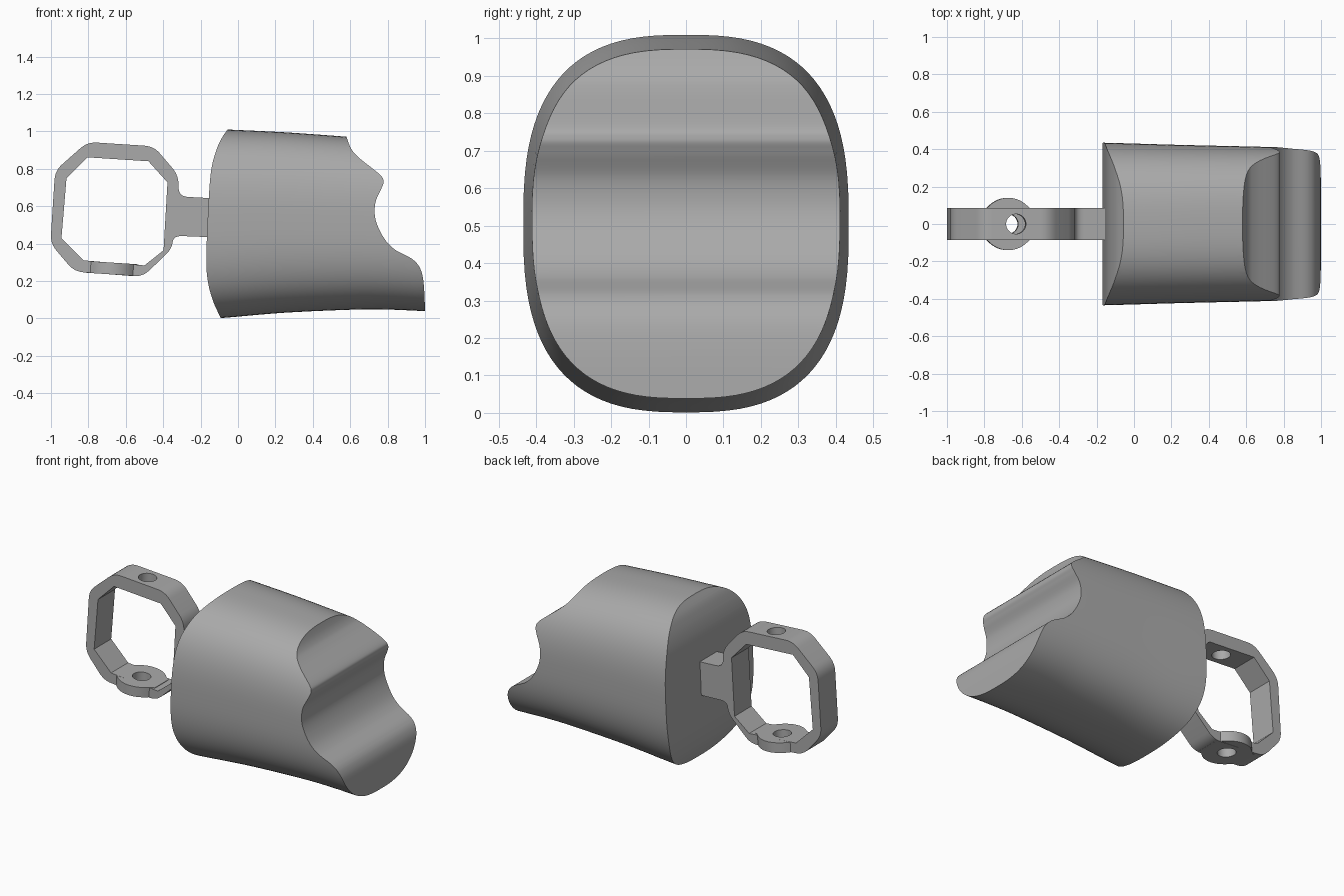
import bpy, bmesh
from math import pi, cos, sin, radians, copysign, sqrt, exp, log
from mathutils import Vector

cube = bpy.data.objects.get("Cube")
if cube:
    bpy.data.objects.remove(cube)

grey = bpy.data.materials.new("plain grey")
grey.use_nodes = True
grey.diffuse_color = (0.4, 0.4, 0.4, 1)
grey.node_tree.nodes["Principled BSDF"].inputs["Base Color"].default_value = (0.4, 0.4, 0.4, 1)


def smooth_path(points, steps=8):
    """Catmull-Rom samples through points of any dimension."""
    p = [Vector(q) for q in points]
    p = [2 * p[0] - p[1]] + p + [2 * p[-1] - p[-2]]
    out = []
    for a, b, c, d in zip(p, p[1:], p[2:], p[3:]):
        for i in range(steps):
            t = i / steps
            out.append(0.5 * (2 * b + (c - a) * t + (2 * a - 5 * b + 4 * c - d) * t * t
                              + (3 * b - a - 3 * c + d) * t ** 3))
    return out + [p[-2]]


def round_corners(points, radius, steps=6):
    """Replace each polygon corner with a short curve."""
    p = [Vector(q) for q in points]
    out = []
    for i, b in enumerate(p):
        a, c = p[i - 1], p[(i + 1) % len(p)]
        start = b + (a - b).normalized() * min(radius, (a - b).length * 0.45)
        end = b + (c - b).normalized() * min(radius, (c - b).length * 0.45)
        for k in range(steps + 1):
            t = k / steps
            out.append(start * (1 - t) ** 2 + b * 2 * t * (1 - t) + end * t * t)
    return out


def loft(name, rings):
    """Skin closed rings of equal length and cap both ends."""
    bm = bmesh.new()
    rows = [[bm.verts.new(v) for v in ring] for ring in rings]
    n = len(rows[0])
    for r, s in zip(rows, rows[1:]):
        for i in range(n):
            bm.faces.new((r[i], r[(i + 1) % n], s[(i + 1) % n], s[i]))
    bm.faces.new(rows[0][::-1])
    bm.faces.new(rows[-1])
    bmesh.ops.recalc_face_normals(bm, faces=bm.faces)
    mesh = bpy.data.meshes.new(name)
    bm.to_mesh(mesh)
    bm.free()
    mesh.materials.append(grey)
    ob = bpy.data.objects.new(name, mesh)
    bpy.context.collection.objects.link(ob)
    return ob


def side_prism(name, outline, half):
    """Extrude an x-z outline along y."""
    return loft(name, [[(x, y, z) for x, z in outline] for y in (-half, half)])


def combine(ob, tool, operation):
    """Apply a boolean and discard the tool."""
    mod = ob.modifiers.new(operation.lower(), "BOOLEAN")
    mod.operation, mod.solver, mod.object = operation, "EXACT", tool
    bpy.context.view_layer.objects.active = ob
    bpy.ops.object.modifier_apply(modifier=mod.name)
    bpy.data.objects.remove(tool)


def shade(ob):
    bpy.ops.object.select_all(action="DESELECT")
    ob.select_set(True)
    bpy.context.view_layer.objects.active = ob
    bpy.ops.object.shade_smooth_by_angle(angle=radians(30))


# Body: rounded-square sections (x, top, bottom, half width) lofted along x
def section(x, top, bottom, half, sides=96, power=2.7):
    ring = []
    for i in range(sides):
        a = 2 * pi * (i + 0.5) / sides
        c, s = cos(a), sin(a)
        ring.append((x, half * copysign(abs(c) ** (2 / power), c),
                     (top + bottom) / 2
                     + (top - bottom) / 2 * copysign(abs(s) ** (2 / power), s)))
    return ring


stations = [(-0.25, 1.02, -0.01, 0.437), (-0.06, 1.01, 0.004, 0.432), (0.25, 0.995, 0.03, 0.423),
            (0.6, 0.97, 0.046, 0.415), (0.8, 0.955, 0.047, 0.41), (1.05, 0.945, 0.036, 0.403)]
body = loft("body", [section(*s) for s in smooth_path(stations, 5)])

# Side silhouette: bowed back, scooped front
back = smooth_path([(-0.07, -0.05), (-0.094, 0.005), (-0.136, 0.1), (-0.163, 0.21), (-0.169, 0.34),
                    (-0.158, 0.61), (-0.142, 0.8), (-0.104, 0.93), (-0.056, 1.01), (-0.02, 1.06)])
front = smooth_path([(0.56, 1.06), (0.58, 0.973), (0.607, 0.904), (0.65, 0.856), (0.757, 0.77),
                     (0.778, 0.733), (0.767, 0.695), (0.735, 0.62), (0.735, 0.53), (0.778, 0.433),
                     (0.837, 0.369), (0.933, 0.316), (0.976, 0.262), (0.993, 0.182), (1.0, 0.04),
                     (1.0, -0.05)])
combine(body, side_prism("silhouette", back + front, 0.7), "INTERSECT")
shade(body)

# Handle: tilted octagonal frame with a neck running into the body
frame = round_corners([(-0.805, 0.943), (-0.45, 0.92), (-0.318, 0.765), (-0.318, 0.652),
                       (-0.1, 0.64), (-0.1, 0.432), (-0.345, 0.442), (-0.355, 0.37),
                       (-0.51, 0.222), (-0.875, 0.25), (-1.003, 0.4), (-0.978, 0.79)], 0.05)
handle = side_prism("handle", frame, 0.085)
opening = [(-0.805, 0.861), (-0.479, 0.84), (-0.377, 0.727), (-0.398, 0.364),
           (-0.5, 0.283), (-0.826, 0.31), (-0.944, 0.428), (-0.917, 0.749)]
combine(handle, side_prism("opening", opening, 0.3), "DIFFERENCE")

# Round boss blended into the lower bar, square to the tilted frame
axis = Vector((0.065, 0, 0.998))
along = Vector((0.998, 0, -0.065))
base = Vector((-0.674, 0, 0.267))


def boss_half(t):
    disc = sqrt(max(0.14 ** 2 - t * t, 0))
    return 0.012 * log(exp(disc / 0.012) + exp(0.07 / 0.012))


ts = [-0.14 * cos(pi * i / 32) for i in range(33)]
edge = [(t, boss_half(t)) for t in ts] + [(t, -boss_half(t)) for t in reversed(ts)]
boss = loft("boss", [[base + along * t + Vector((0, w, 0)) + axis * h for t, w in edge]
                     for h in (-0.032, 0.031)])
combine(handle, boss, "UNION")

# Pin hole through both bars
circle = [(0.053 * cos(2 * pi * i / 40), 0.053 * sin(2 * pi * i / 40)) for i in range(40)]
pin = loft("pin_hole", [[base + along * u + Vector((0, v, 0)) + axis * h for u, v in circle]
                        for h in (-0.2, 0.9)])
combine(handle, pin, "DIFFERENCE")
shade(handle)
